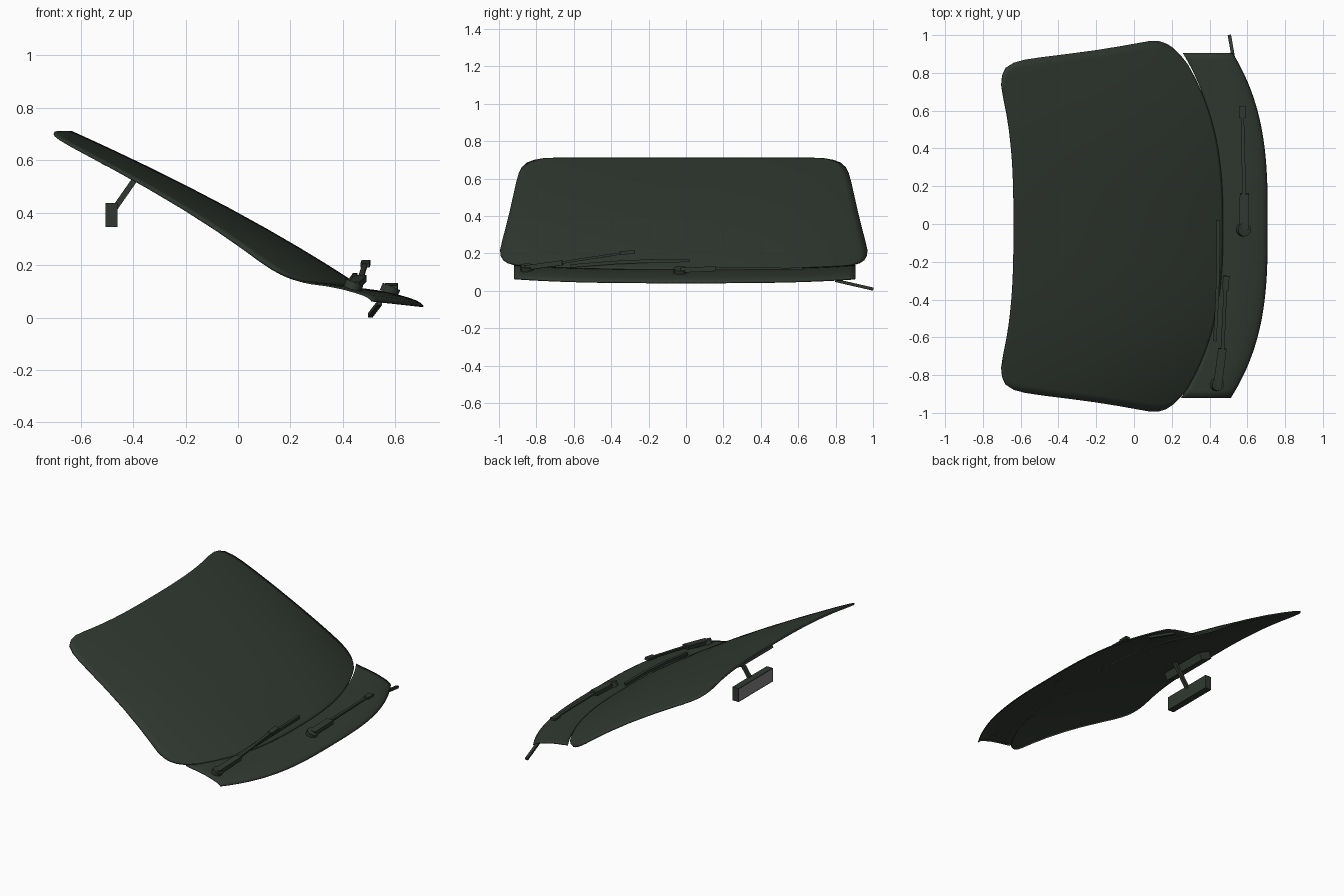
import bpy, bmesh
from mathutils import Vector

if "Cube" in bpy.data.objects:
    bpy.data.objects.remove(bpy.data.objects["Cube"])


def material(name, rgb):
    m = bpy.data.materials.new(name)
    m.diffuse_color = (*rgb, 1)
    m.use_nodes = True
    m.node_tree.nodes["Principled BSDF"].inputs["Base Color"].default_value = m.diffuse_color
    return m


DARK = material("dark green glass", (0.030, 0.040, 0.030))
GREY = material("mirror grey", (0.22, 0.22, 0.22))
YC = -0.012  # centre line of the glass


def sheet(name, rows, thick):
    """Grid surface from equal-length rows of points, given thickness."""
    n = len(rows[0])
    verts = [p for r in rows for p in r]
    faces = [(i * n + j, i * n + j + 1, (i + 1) * n + j + 1, (i + 1) * n + j)
             for i in range(len(rows) - 1) for j in range(n - 1)]
    me = bpy.data.meshes.new(name)
    me.from_pydata(verts, [], faces)
    bm = bmesh.new()
    bm.from_mesh(me)
    bmesh.ops.recalc_face_normals(bm, faces=bm.faces)
    if sum(f.normal.z for f in bm.faces) < 0:
        bmesh.ops.reverse_faces(bm, faces=bm.faces)
    bm.to_mesh(me)
    bm.free()
    ob = bpy.data.objects.new(name, me)
    bpy.context.collection.objects.link(ob)
    me.materials.append(DARK)
    mod = ob.modifiers.new("thickness", 'SOLIDIFY')
    mod.thickness = thick
    mod.offset = -1
    smooth(ob)
    return ob


def smooth(ob):
    bpy.ops.object.select_all(action='DESELECT')
    bpy.context.view_layer.objects.active = ob
    ob.select_set(True)
    bpy.ops.object.shade_smooth_by_angle(angle=0.6)


def beam(name, p, q, w, h, taper=1.0):
    """Box from p to q, w wide and h high, narrowed by taper at q."""
    p, q = Vector(p), Vector(q)
    d = q - p
    bpy.ops.mesh.primitive_cube_add(size=1, location=(p + q) / 2)
    ob = bpy.context.object
    ob.name = name
    ob.rotation_mode = 'QUATERNION'
    ob.rotation_quaternion = d.to_track_quat('Y', 'Z')
    for v in ob.data.vertices:
        t = taper if v.co.y > 0 else 1
        v.co = (v.co.x * w * t, v.co.y * d.length, v.co.z * h * t)
    ob.data.materials.append(DARK)
    return ob


def pivot(name, loc, r, h):
    bpy.ops.mesh.primitive_cylinder_add(vertices=16, radius=r, depth=h, location=loc,
                                        rotation=(0, 0.4, 0))
    ob = bpy.context.object
    ob.name = name
    ob.data.materials.append(DARK)
    smooth(ob)


# Windscreen: rows of (height, half width), bowed in plan
def glass_x(z, y):
    centre = -2.032 * (z - 0.4) - 0.613 * (z - 0.4) * (z - 0.71)
    k = 0.25 - 0.09 * (z - 0.115) / 0.6
    return centre - k * abs(y) ** 2.8


outline = [(0.712, 0.68), (0.709, 0.75), (0.70, 0.80), (0.685, 0.84), (0.66, 0.867),
           (0.63, 0.882), (0.58, 0.896), (0.50, 0.914), (0.42, 0.932), (0.34, 0.952),
           (0.27, 0.97), (0.22, 0.982), (0.19, 0.98), (0.17, 0.968), (0.155, 0.945),
           (0.143, 0.905), (0.135, 0.86)]
rows = []
for z, w in outline:
    row = []
    for j in range(49):
        u = j / 24 - 1
        zz = z - 0.018 * max(0, (0.3 - z) / 0.165) * (1 - u * u)
        row.append((glass_x(zz, u * w), u * w + YC, zz))
    rows.append(row)
sheet("windscreen", rows, 0.01)

# Cowl panel: a profile swept along the same bow as the glass edge
profile = [(-0.03, 0.118), (0.0, 0.112), (0.06, 0.104), (0.12, 0.092), (0.17, 0.078),
           (0.205, 0.066), (0.222, 0.056), (0.233, 0.044)]
rows = []
for s, z in profile:
    row = []
    for j in range(49):
        y = -0.92 + 1.825 * j / 48
        row.append((0.475 + s - 0.25 * abs(y) ** 3, y, z + 0.027 * abs(y) ** 3))
    rows.append(row)
sheet("cowl_panel", rows, 0.006)

# Right wiper
pivot("wiper_pivot_right", (0.58, -0.03, 0.105), 0.036, 0.03)
beam("wiper_head_right", (0.583, -0.03, 0.11), (0.585, 0.16, 0.118), 0.05, 0.026)
beam("wiper_arm_right", (0.583, 0.16, 0.118), (0.573, 0.62, 0.118), 0.02, 0.012, 0.8)
beam("wiper_clip_right", (0.573, 0.56, 0.118), (0.573, 0.625, 0.118), 0.034, 0.016)

# Left wiper, lifted towards the glass, with its blade
pivot("wiper_pivot_left", (0.44, -0.85, 0.12), 0.034, 0.03)
beam("wiper_head_left", (0.442, -0.86, 0.122), (0.468, -0.66, 0.15), 0.045, 0.026)
beam("wiper_arm_left", (0.468, -0.67, 0.15), (0.487, -0.28, 0.21), 0.02, 0.013, 0.9)
beam("wiper_clip_left", (0.485, -0.35, 0.2), (0.488, -0.275, 0.21), 0.034, 0.018)
blade = [(0.428, -0.62, 0.132), (0.44, -0.4, 0.15), (0.447, -0.18, 0.16), (0.445, 0.02, 0.162)]
for i in range(3):
    beam(f"wiper_blade_{i + 1}", blade[i], blade[i + 1], 0.018, 0.018)

# Side rod under the cowl
beam("side_rod", (0.54, 0.80, 0.055), (0.505, 1.0, 0.009), 0.018, 0.016)

# Interior mirror: housing with a grey inset face, stalk and mount
mirror = beam("mirror_housing", (-0.483, -0.215, 0.392), (-0.483, 0.155, 0.392), 0.046, 0.092)
mirror.data.materials.append(GREY)
bm = bmesh.new()
bm.from_mesh(mirror.data)
bm.normal_update()
face = min(bm.faces, key=lambda f: f.normal.x)
bmesh.ops.inset_region(bm, faces=[face], thickness=0.008)
face.material_index = 1
bm.to_mesh(mirror.data)
bm.free()
beam("mirror_stalk", (-0.468, -0.03, 0.42), (-0.36, -0.03, 0.575), 0.022, 0.022)
mount = beam("mirror_mount", (-0.47, -0.2, 0.59), (-0.47, 0.14, 0.59), 0.09, 0.05)
mount.rotation_mode = 'XYZ'
mount.rotation_euler = (0, 0.46, 0)
